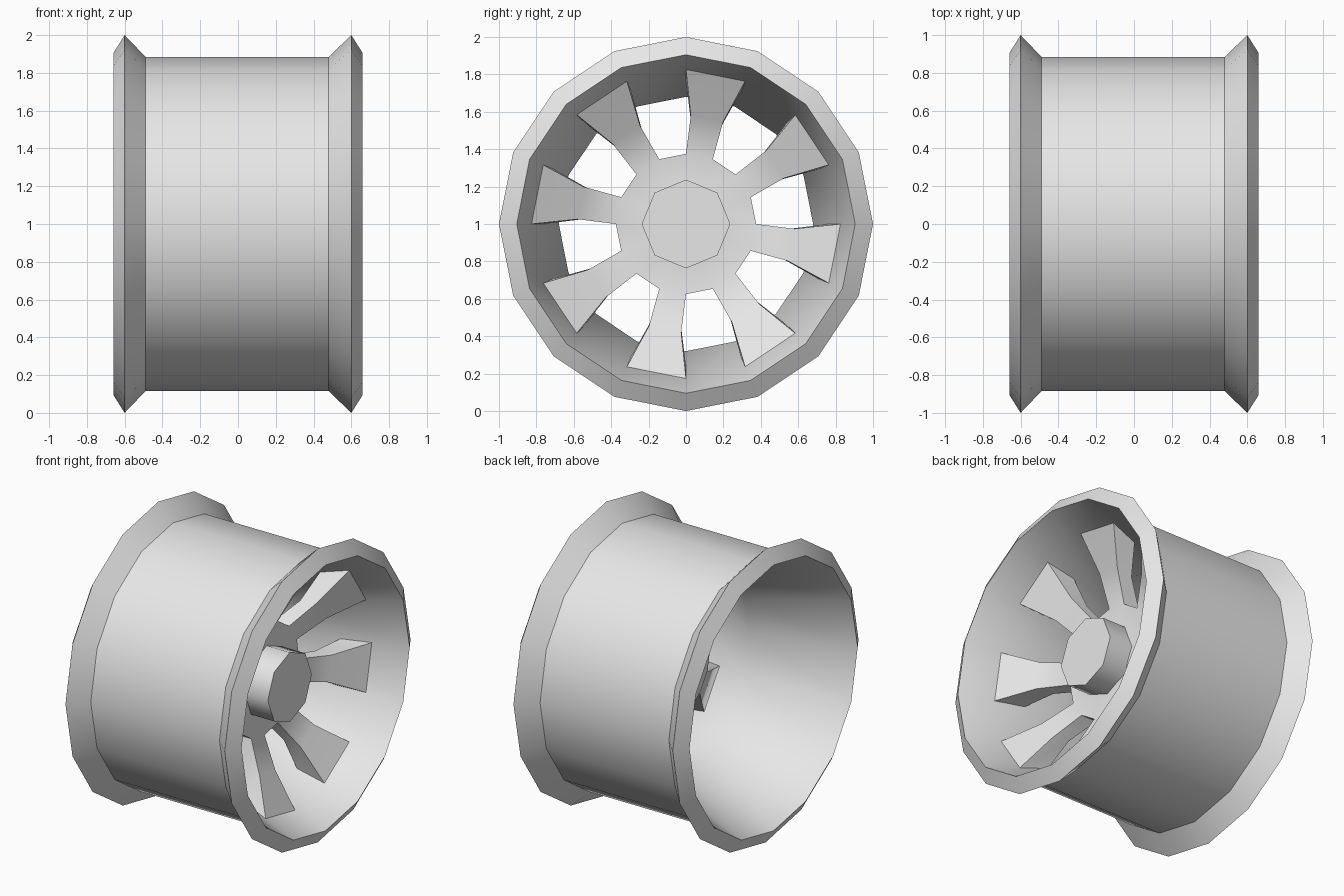
import bpy, bmesh, math

cube = bpy.data.objects.get("Cube")
if cube:
    bpy.data.objects.remove(cube, do_unlink=True)

SIDES = 16
STEP = 2 * math.pi / SIDES

metal = bpy.data.materials.new("light grey metal")
metal.use_nodes = True
grey = (0.8, 0.8, 0.8, 1)
metal.diffuse_color = grey
metal.node_tree.nodes["Principled BSDF"].inputs["Base Color"].default_value = grey


def point(bm, x, r, angle):
    """Vertex at a radius and angle around the axle, which runs along x."""
    return bm.verts.new((x, r * math.sin(angle), 1 + r * math.cos(angle)))


def ring(bm, x, r, sides=SIDES):
    return [point(bm, x, r, 2 * math.pi * i / sides) for i in range(sides)]


def bridge(bm, a, b):
    n = len(a)
    for i in range(n):
        j = (i + 1) % n
        bm.faces.new((a[i], a[j], b[j], b[i]))


def finish(bm, name, angle):
    bmesh.ops.recalc_face_normals(bm, faces=bm.faces)
    mesh = bpy.data.meshes.new(name)
    bm.to_mesh(mesh)
    bm.free()
    mesh.materials.append(metal)
    obj = bpy.data.objects.new(name, mesh)
    bpy.context.collection.objects.link(obj)
    bpy.ops.object.select_all(action="DESELECT")
    obj.select_set(True)
    bpy.context.view_layer.objects.active = obj
    bpy.ops.object.shade_smooth_by_angle(angle=math.radians(angle))


# Rim: closed profile of flanges, barrel and hourglass bore
profile = [(0.66, 0.905), (0.6, 1.0), (0.48, 0.885), (-0.49, 0.885),
           (-0.6, 1.0), (-0.66, 0.905), (0, 0.68)]
bm = bmesh.new()
rings = [ring(bm, x, r) for x, r in profile]
for a, b in zip(rings, rings[1:] + rings[:1]):
    bridge(bm, a, b)
finish(bm, "rim", 41)

# Spider: centre disc with eight spokes flaring out to the bore
bm = bmesh.new()
front_in, front_out = ring(bm, 0.22, 0.2), ring(bm, 0.2, 0.375)
back_out = ring(bm, 0.08, 0.375)
bridge(bm, front_in, front_out)
bm.faces.new(front_in)
bm.faces.new(back_out)
# front x, front radius, back x, back radius, half angle in degrees
stations = [(0.3, 0.58, 0.18, 0.56, 8.7), (0.43, 0.826, 0.24, 0.762, 11.25)]
for i in range(SIDES):
    j = (i + 1) % SIDES
    section = [front_out[i], front_out[j], back_out[j], back_out[i]]
    if i % 2:
        bm.faces.new(section)
        continue
    middle = (i + 0.5) * STEP
    for fx, fr, bx, br, half in stations:
        h = math.radians(half)
        following = [point(bm, fx, fr, middle - h), point(bm, fx, fr, middle + h),
                     point(bm, bx, br, middle + h), point(bm, bx, br, middle - h)]
        bridge(bm, section, following)
        section = following
    bm.faces.new(section)
finish(bm, "spokes", 60)

# Hub cap: octagonal boss in front of the spokes
bm = bmesh.new()
base, face = ring(bm, 0.19, 0.237, 8), ring(bm, 0.39, 0.237, 8)
bridge(bm, base, face)
bm.faces.new(base)
bm.faces.new(face)
finish(bm, "hub_cap", 50)
